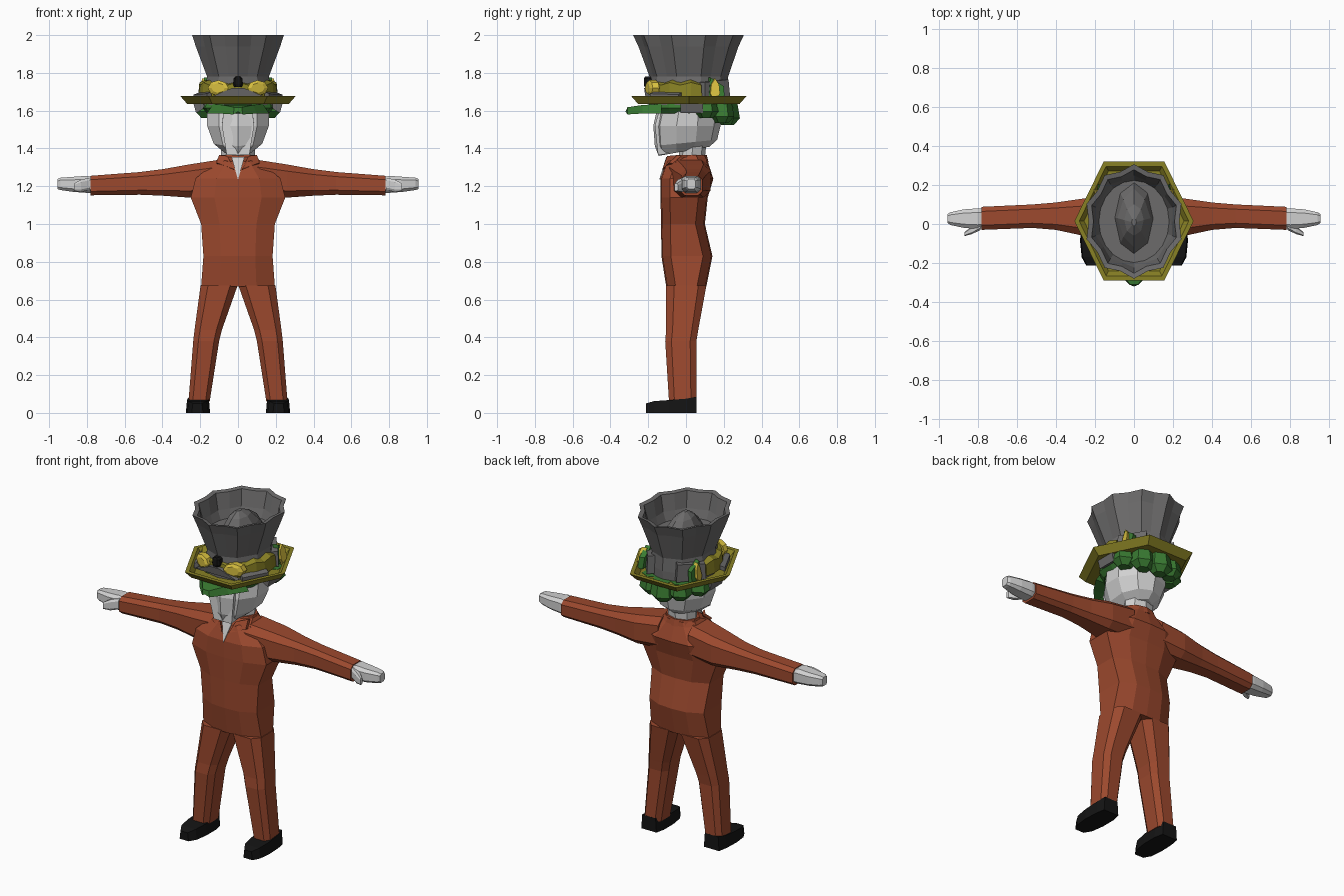
import bpy, bmesh, math
from mathutils import Vector


def material(name, r, g, b):
    m = bpy.data.materials.new(name)
    m.diffuse_color = (r, g, b, 1)
    return m


RUST = material("rust_cloth", .33, .066, .027)
PALE = material("pale_skin", .64, .64, .64)
GREY = material("grey_felt", .15, .147, .147)
OLIVE = material("olive_trim", .25, .22, .018)
GREEN = material("green_hair", .042, .2, .032)
BLACK = material("black_leather", .007, .007, .007)
YELLOW = material("yellow_trim", .68, .52, .05)


def loft(name, rings, mat, caps=True, closed=False):
    """Skin a row of equal-length closed rings."""
    bm = bmesh.new()
    rows = [[bm.verts.new(p) for p in r] for r in rings]
    n = len(rows[0])
    pairs = list(zip(rows, rows[1:] + rows[:1])) if closed else list(zip(rows, rows[1:]))
    for a, b in pairs:
        for i in range(n):
            j = (i + 1) % n
            bm.faces.new((a[i], a[j], b[j], b[i]))
    if caps and not closed:
        bm.faces.new(rows[0])
        bm.faces.new(rows[-1])
    bmesh.ops.recalc_face_normals(bm, faces=bm.faces)
    me = bpy.data.meshes.new(name)
    bm.to_mesh(me)
    bm.free()
    me.materials.append(mat)
    ob = bpy.data.objects.new(name, me)
    bpy.context.collection.objects.link(ob)
    return ob


def mirrored(ob):
    ob.modifiers.new("mirror", 'MIRROR')
    return ob


def ellipse(rx, ry, z, n=10, cy=0, wave=0, tilt=0):
    pts = []
    for i in range(n):
        a = 2 * math.pi * i / n + math.pi / 2
        k = 1 - wave * (i % 2)
        y = ry * k * math.sin(a)
        pts.append((rx * k * math.cos(a), cy + y, z + tilt * y))
    return pts


def body_ring(z, w, yf, yb):
    half = [(0, yf), (.5 * w, yf + .006), (w, yf + .05), (w, yb - .05), (.5 * w, yb - .006), (0, yb)]
    return [(x, y, z) for x, y in half] + [(-x, y, z) for x, y in half[-2:0:-1]]


def chamfer(a0, a1, b0, b1, c=.25):
    """Eight-sided box section from two ranges."""
    da, db = (a1 - a0) * c, (b1 - b0) * c
    return [(a0 + da, b0), (a1 - da, b0), (a1, b0 + db), (a1, b1 - db),
            (a1 - da, b1), (a0 + da, b1), (a0, b1 - db), (a0, b0 + db)]


def across(x, y0, y1, z0, z1, c=.2):
    return [(x, y, z) for y, z in chamfer(y0, y1, z0, z1, c)]


def level(z, x0, x1, y0, y1, c=.2):
    return [(x, y, z) for x, y in chamfer(x0, x1, y0, y1, c)]


def prism(name, pts, offset, mat):
    """Flat outline pushed along an offset."""
    o = Vector(offset)
    return loft(name, [pts, [tuple(Vector(p) + o) for p in pts]], mat)


# Suit: torso, sleeves, trousers
loft("torso", [body_ring(*r) for r in (
    (.67, .195, -.105, .108), (.83, .183, -.13, .14), (1.0, .195, -.132, .10),
    (1.14, .25, -.135, .115), (1.24, .225, -.135, .145), (1.33, .12, -.105, .115),
    (1.355, .10, -.05, .11))], RUST)
mirrored(loft("sleeve", [across(*r) for r in (
    (.10, -.09, .125, 1.15, 1.34), (.26, -.06, .13, 1.14, 1.315), (.40, -.03, .11, 1.15, 1.29),
    (.52, -.02, .10, 1.155, 1.275), (.78, -.03, .088, 1.152, 1.255))], RUST))
mirrored(loft("trouser_leg", [level(*r) for r in (
    (.06, .15, .262, -.09, .055), (.38, .10, .237, -.11, .055),
    (.44, .085, .23, -.105, .065), (.675, .002, .198, -.105, .108))], RUST))

# Collar wings and shirt front
mirrored(prism("collar_wing", [(.022, -.125, 1.29), (.055, -.10, 1.36), (.10, -.045, 1.365),
                               (.115, -.09, 1.325)], (0, .02, -.005), RUST))
loft("collar_back", [ellipse(.115, .09, 1.325, 10, .03), ellipse(.10, .08, 1.365, 10, .03)], RUST)
prism("shirt_front", [(-.035, -.105, 1.355), (.035, -.105, 1.355), (0, -.142, 1.235)], (0, .008, 0), PALE)

# Hands and thumbs
mirrored(loft("hand", [across(*r) for r in (
    (.76, -.02, .078, 1.165, 1.245), (.80, -.025, .08, 1.165, 1.255), (.87, -.02, .075, 1.17, 1.25),
    (.94, -.005, .06, 1.18, 1.245), (.955, .005, .05, 1.185, 1.238))], PALE))
mirrored(loft("thumb", [across(*r) for r in (
    (.785, -.03, .02, 1.18, 1.245), (.83, -.052, -.01, 1.17, 1.235), (.868, -.062, -.042, 1.175, 1.215))], PALE))

# Shoes: sections run from heel to toe
mirrored(loft("shoe", [[(x, y, z) for x, z in ((x0, 0), (x1, 0), (x1 - .006, h), (x0 + .006, h))]
                       for y, x0, x1, h in ((.056, .16, .262, .085), (.0, .148, .272, .075),
                                            (-.09, .148, .276, .068), (-.17, .16, .268, .062),
                                            (-.212, .185, .245, .05))], BLACK))

# Neck and head
loft("neck", [ellipse(.085, .07, 1.30, 8, .025), ellipse(.095, .07, 1.45, 8, .04)], PALE)
loft("head", [ellipse(.075, .135, 1.385, 10, -.01, 0, .18), ellipse(.135, .165, 1.43, 10, -.0, 0, .1),
              ellipse(.172, .178, 1.52, 10, .005), ellipse(.172, .17, 1.60, 10, .015),
              ellipse(.13, .14, 1.68, 10, .015)], PALE)

# Face plane gives the flat chin and jutting brow
prism("face_plane", [(-.06, -.148, 1.365), (.06, -.148, 1.365), (.085, -.165, 1.52),
                     (.075, -.14, 1.61), (-.075, -.14, 1.61), (-.085, -.165, 1.52)], (0, .08, .01), PALE)

# Hair: band under the brim, pointed fringe, chunky back
loft("hair_band", [ellipse(.168, .195, 1.585, 12, .015, .03), ellipse(.20, .225, 1.615, 12, .02, .05),
                   ellipse(.19, .21, 1.645, 12, .02)], GREEN)
loft("hair_fringe", [[(-w, y, b), (0, y - .01, b + .015), (w, y, b), (w * .8, y, t), (-w * .8, y, t)]
                     for y, w, b, t in ((-.13, .165, 1.585, 1.635), (-.23, .10, 1.585, 1.63),
                                        (-.31, .025, 1.58, 1.618))], GREEN)
for i, (a, low) in enumerate(((25, 1.56), (58, 1.535), (90, 1.525), (122, 1.545), (155, 1.56))):
    x, y = .175 * math.cos(math.radians(a)), .025 + .195 * math.sin(math.radians(a))
    loft("hair_tuft_%d" % (i + 1), [ellipse(.04, .035, low, 6, 0), ellipse(.075, .065, low + .035, 6),
                                    ellipse(.06, .05, 1.65, 6)], GREEN).location = (x, y, 0)

# Hat crown: fluted, flaring, hollow at the top
N = 20
loft("hat_crown", [
    ellipse(.19, .205, 1.63, N, .015), ellipse(.185, .21, 1.70, N, .015, .03),
    ellipse(.172, .208, 1.78, N, .015, .05), ellipse(.235, .265, 1.94, N, .013, .08),
    ellipse(.255, .293, 2.0, N, .013, .09), ellipse(.228, .265, 1.995, N, .013, .09),
    ellipse(.205, .235, 1.90, N, .013, .06), ellipse(.18, .21, 1.85, N, .013)], GREY)
loft("crown_peak", [ellipse(.10, .185, 1.845, 8, .03), ellipse(.085, .15, 1.90, 8, .03, .1),
                    ellipse(.05, .08, 1.955, 8, .02), ellipse(.012, .02, 1.985, 8, .01)], GREY)


# Hexagonal dished brim
def hexagon(k, z):
    return [(x * k, .015 + y * k, z) for x, y in
            ((.305, 0), (.155, .305), (-.155, .305), (-.305, 0), (-.155, -.305), (.155, -.305))]


loft("hat_brim", [hexagon(1, 1.677), hexagon(.88, 1.635), hexagon(.62, 1.638),
                  hexagon(.62, 1.648), hexagon(.84, 1.648), hexagon(.92, 1.677)], OLIVE, closed=True)

# Goggle strap around the front and sides of the hat
arc = []
for i in range(15):
    a = math.radians(-200 + 220 * i / 14)
    lift = .014 * (i % 2)
    arc.append([(r * math.cos(a), .01 + (r + .005) * math.sin(a), z) for r, z in
                ((.17, 1.665), (.212, 1.67), (.205, 1.735 + lift), (.17, 1.75 + lift))])
loft("goggle_strap", arc, OLIVE)

# Goggle lenses, bridge and knob
mirrored(loft("goggle_lens", [[(.105 + r * math.cos(t * math.pi / 4), y + .35 * r * math.cos(t * math.pi / 4),
                                1.72 + r * .75 * math.sin(t * math.pi / 4)) for t in range(8)]
                              for r, y in ((.055, -.16), (.055, -.195), (.035, -.205))], YELLOW))
prism("goggle_bridge", [(-.14, -.215, 1.675), (.14, -.215, 1.675), (.03, -.222, 1.72), (-.03, -.222, 1.72)],
      (0, .03, 0), GREY)
loft("front_knob", [level(z, -w, w, -.21 - w * .5, -.165, .2) for z, w in
                    ((1.725, .02), (1.74, .026), (1.77, .024), (1.78, .014))], BLACK)

# Side trims: feather, leaf, grey loops and drooping flaps
mirrored(prism("side_feather", [(.20, .13, 1.69), (.205, .155, 1.645), (.205, .18, 1.69),
                                (.195, .175, 1.74), (.19, .155, 1.77), (.19, .135, 1.74)], (-.03, -.01, 0), YELLOW))
mirrored(prism("side_leaf", [(.19, .12, 1.66), (.185, .205, 1.66), (.175, .20, 1.73), (.18, .13, 1.775)],
               (-.03, -.01, 0), GREEN))
mirrored(prism("grey_loop", [(.165, -.19, 1.66), (.235, -.04, 1.66), (.235, -.04, 1.685), (.165, -.19, 1.69)],
               (-.025, .015, .01), GREY))
mirrored(prism("rear_loop", [(.10, .235, 1.66), (.205, .10, 1.66), (.20, .10, 1.75), (.10, .225, 1.765)],
               (-.03, -.03, 0), GREY))
mirrored(prism("drooping_flap", [(.17, -.03, 1.635), (.235, -.03, 1.635), (.222, -.03, 1.588), (.19, -.03, 1.605)],
               (0, .12, 0), GREY))
